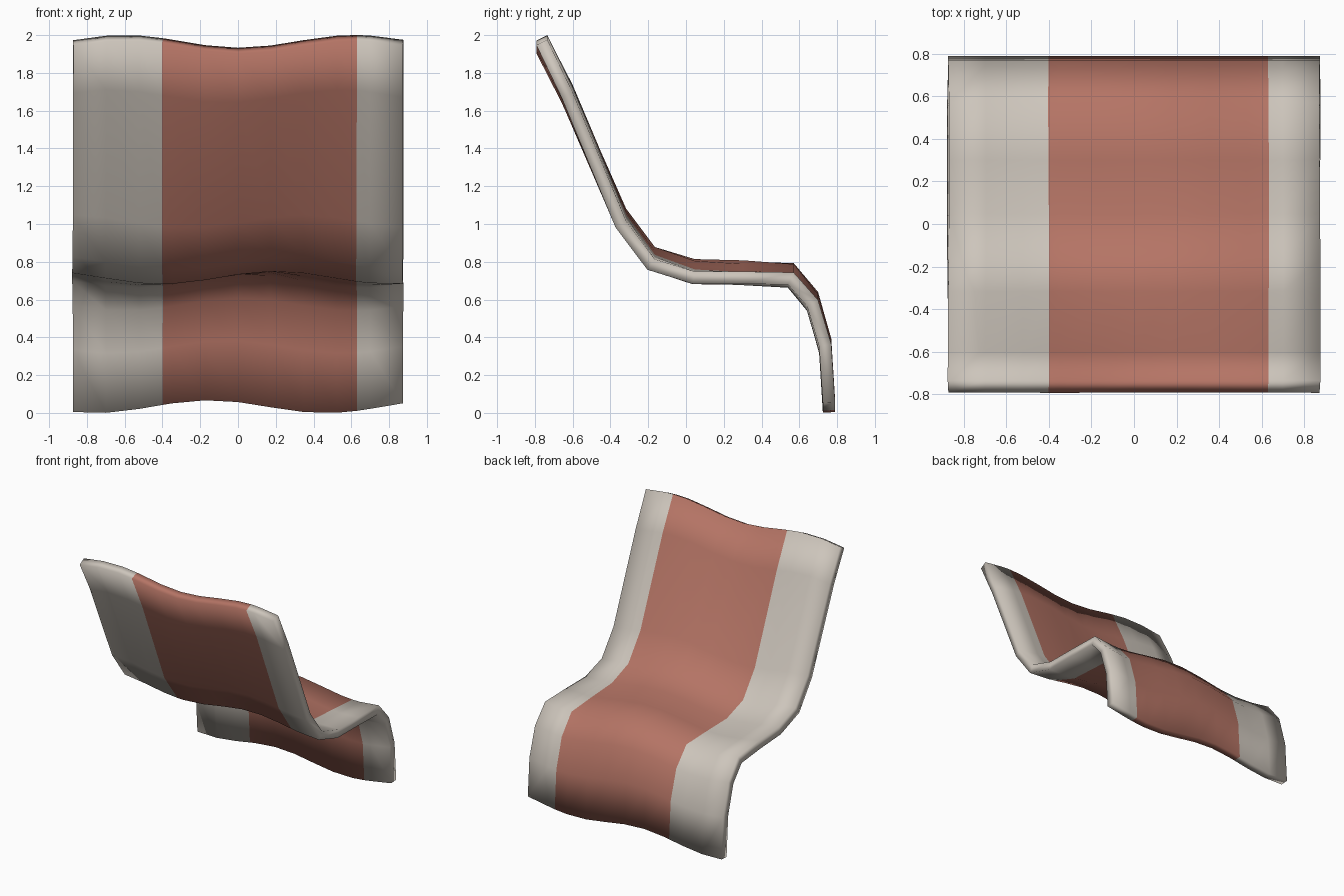
import bpy, bmesh, math

cube = bpy.data.objects.get("Cube")
if cube:
    bpy.data.objects.remove(cube, do_unlink=True)


def make_material(name, rgb):
    mat = bpy.data.materials.new(name)
    mat.use_nodes = True
    mat.diffuse_color = (*rgb, 1)
    mat.node_tree.nodes["Principled BSDF"].inputs["Base Color"].default_value = (*rgb, 1)
    return mat


cream = make_material("cream fabric", (0.61, 0.56, 0.50))
red = make_material("terracotta stripe", (0.46, 0.175, 0.13))

# Side profile (y, z) from the hanging front flap, over the seat, up the backrest
profile = [(0.757, 0.035), (0.737, 0.355), (0.67, 0.59), (0.555, 0.728), (0.3, 0.742),
           (0.04, 0.748), (-0.185, 0.82), (-0.345, 1.03), (-0.63, 1.69), (-0.763, 1.952)]
HALF_WIDTH, STRIPE = 0.873, (-0.4, 0.63)
THICKNESS, WAVE, PERIOD = 0.065, 0.034, 1.22

# Ten even columns plus a cut at each stripe border
columns = sorted([HALF_WIDTH * (i / 5 - 1) for i in range(11)] + list(STRIPE))

# Distance along the profile, used to shift the ripple sideways
lengths = [0.0]
for a, b in zip(profile, profile[1:]):
    lengths.append(lengths[-1] + math.dist(a, b))

# Rippled sheet
bm = bmesh.new()
rows = []
for (y, z), s in zip(profile, lengths):
    crest = -0.15 + 0.77 * s / lengths[-1]
    rows.append([bm.verts.new((x, y, z + WAVE * math.cos(math.tau * (x - crest) / PERIOD)))
                 for x in columns])
for low, high in zip(rows, rows[1:]):
    for i in range(len(columns) - 1):
        face = bm.faces.new((low[i + 1], low[i], high[i], high[i + 1]))
        middle = (columns[i] + columns[i + 1]) / 2
        face.material_index = int(STRIPE[0] < middle < STRIPE[1])
        face.smooth = True
bmesh.ops.recalc_face_normals(bm, faces=bm.faces)
mesh = bpy.data.meshes.new("draped_cushion")
bm.to_mesh(mesh)
bm.free()
mesh.materials.append(cream)
mesh.materials.append(red)
cushion = bpy.data.objects.new("draped_cushion", mesh)
bpy.context.collection.objects.link(cushion)

# Padding thickness
solid = cushion.modifiers.new("padding", 'SOLIDIFY')
solid.thickness = THICKNESS
solid.offset = 0
solid.use_even_offset = True
